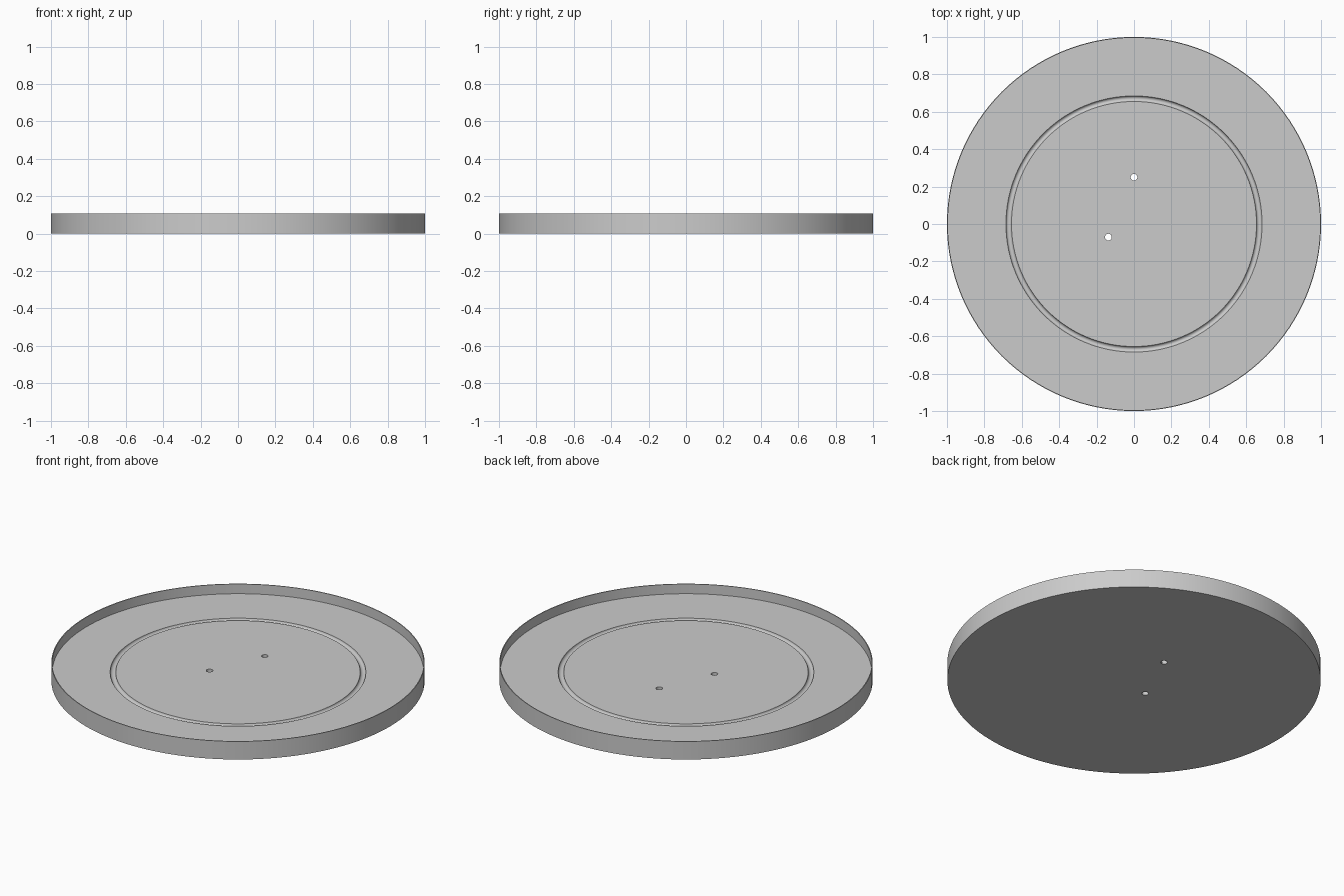
import bpy, bmesh, math

cube = bpy.data.objects.get("Cube")
if cube:
    bpy.data.objects.remove(cube, do_unlink=True)

SEGMENTS = 128
HEIGHT, FLOOR, WALL = 0.107, 0.05, 0.005
GROOVE_R, GROOVE_HALF = 0.67, 0.015

grey = bpy.data.materials.new("plain_grey")
grey.use_nodes = True
colour = (0.6, 0.6, 0.6, 1)
grey.diffuse_color = colour
grey.node_tree.nodes["Principled BSDF"].inputs["Base Color"].default_value = colour


def lathe(name, profile):
    """Turn an (r, z) profile around the z axis; r = 0 ends become caps."""
    bm = bmesh.new()
    rings = []
    for r, z in profile:
        if r == 0:
            rings.append([bm.verts.new((0, 0, z))] * SEGMENTS)
            continue
        angles = [2 * math.pi * i / SEGMENTS for i in range(SEGMENTS)]
        rings.append([bm.verts.new((r * math.cos(a), r * math.sin(a), z)) for a in angles])
    for low, high in zip(rings, rings[1:]):
        for i in range(SEGMENTS):
            j = (i + 1) % SEGMENTS
            bm.faces.new(list(dict.fromkeys((low[i], low[j], high[j], high[i]))))
    bmesh.ops.recalc_face_normals(bm, faces=bm.faces)
    mesh = bpy.data.meshes.new(name)
    bm.to_mesh(mesh)
    bm.free()
    obj = bpy.data.objects.new(name, mesh)
    bpy.context.collection.objects.link(obj)
    mesh.materials.append(grey)
    return obj


# Shallow tray: thin upright rim, flat floor, round-bottomed ring groove
groove = [(GROOVE_R + GROOVE_HALF * math.cos(math.pi * i / 8),
           FLOOR - GROOVE_HALF * math.sin(math.pi * i / 8)) for i in range(9)]
tray = lathe("round_tray", [(0, 0), (1, 0), (1, HEIGHT), (1 - WALL, HEIGHT),
                            (1 - WALL, FLOOR)] + groove + [(0, FLOOR)])

# Two small holes right through the floor
for name, x, y in (("back_hole_cutter", 0, 0.25), ("side_hole_cutter", -0.137, -0.07)):
    bpy.ops.mesh.primitive_cylinder_add(vertices=32, radius=0.018, depth=0.4, location=(x, y, 0))
    cutter = bpy.context.object
    cutter.name = name
    cutter.data.materials.append(grey)
    cutter.hide_render = True
    cutter.hide_set(True)
    cut = tray.modifiers.new(name, "BOOLEAN")
    cut.operation = "DIFFERENCE"
    cut.solver = "EXACT"
    cut.object = cutter

# Smooth shading with sharp edges kept
bpy.ops.object.select_all(action="DESELECT")
bpy.context.view_layer.objects.active = tray
tray.select_set(True)
for modifier in list(tray.modifiers):
    bpy.ops.object.modifier_apply(modifier=modifier.name)
bpy.ops.object.shade_smooth_by_angle(angle=math.radians(30))
